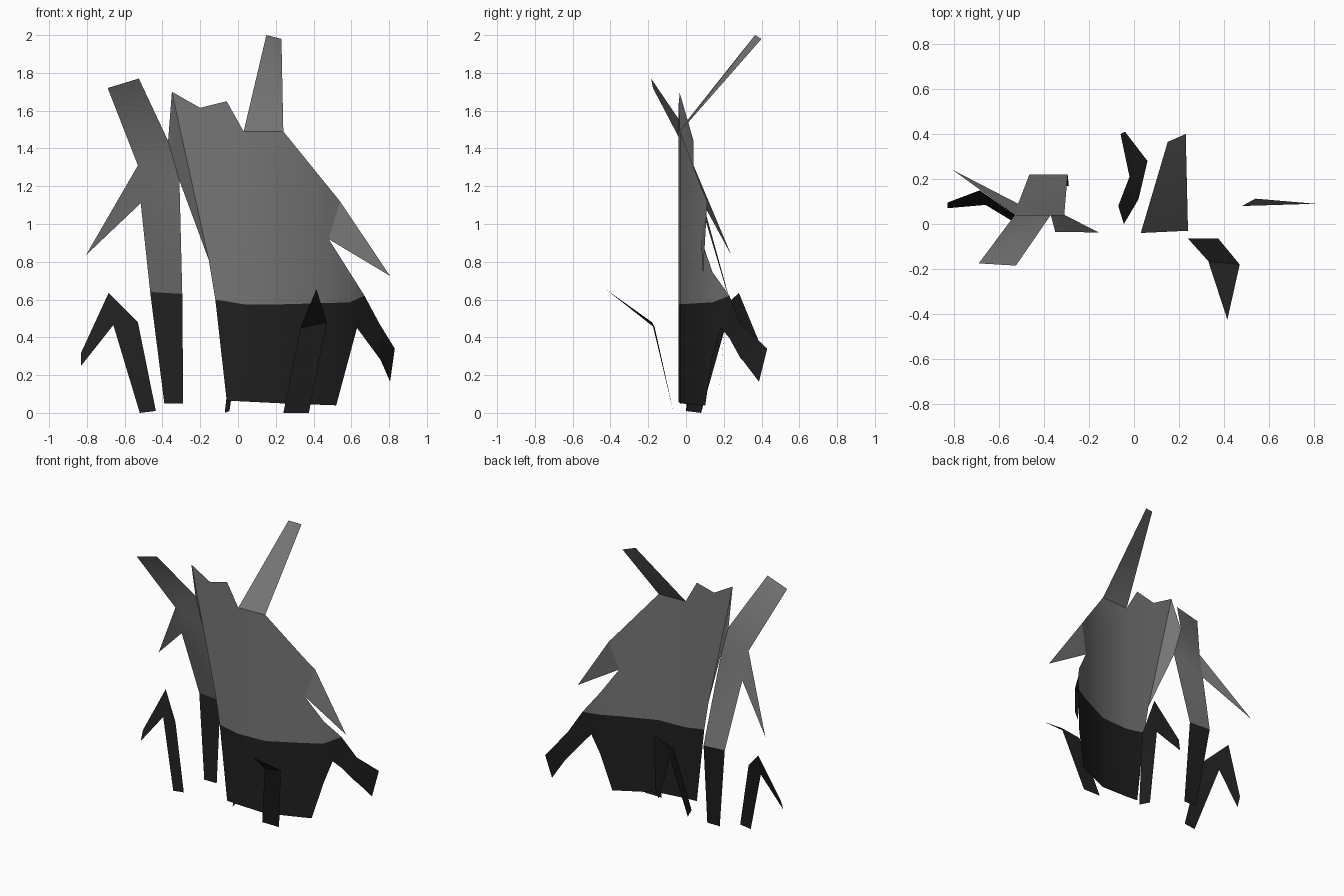
import bpy
import bmesh
from math import radians
from mathutils import Vector

cube = bpy.data.objects.get("Cube")
if cube:
    bpy.data.objects.remove(cube, do_unlink=True)


def make_material(name, value):
    material = bpy.data.materials.new(name)
    material.use_nodes = True
    colour = (value, value, value, 1)
    material.diffuse_color = colour
    material.node_tree.nodes["Principled BSDF"].inputs["Base Color"].default_value = colour
    return material


GREY = make_material("mid grey", 0.18)
DARK = make_material("near black", 0.014)

# Plan curve of the bent body sheet: x against depth
BEND = [(-0.35, -0.035), (0.03, -0.04), (0.24, -0.03), (0.48, 0.08),
        (0.59, 0.14), (0.67, 0.23), (0.75, 0.29), (0.83, 0.43)]


def depth_at(x):
    for (x_start, y_start), (x_end, y_end) in zip(BEND, BEND[1:]):
        if x <= x_end:
            return y_start + (y_end - y_start) * (x - x_start) / (x_end - x_start)
    return BEND[-1][1]


def finish(mesh_data, name, material):
    mesh = bpy.data.meshes.new(name)
    mesh_data.to_mesh(mesh)
    mesh_data.free()
    mesh.materials.append(material)
    part = bpy.data.objects.new(name, mesh)
    bpy.context.collection.objects.link(part)
    bpy.ops.object.select_all(action="DESELECT")
    part.select_set(True)
    bpy.context.view_layer.objects.active = part
    bpy.ops.object.shade_smooth_by_angle(angle=radians(35))
    return part


def bent_sheet(name, outline, material):
    """Flat front outline, cut at every bend and pushed onto the plan curve."""
    sheet = bmesh.new()
    face = sheet.faces.new([sheet.verts.new((x, 0, z)) for x, z in outline])
    face.normal_update()
    if face.normal.y > 0:
        face.normal_flip()
    bmesh.ops.triangulate(sheet, faces=sheet.faces[:])
    for x, _ in BEND[1:-1]:
        bmesh.ops.bisect_plane(sheet, geom=sheet.verts[:] + sheet.edges[:] + sheet.faces[:],
                               dist=0.0001, plane_co=(x, 0, 0), plane_no=(1, 0, 0))
    for vert in sheet.verts:
        vert.co.y = depth_at(vert.co.x)
    return finish(sheet, name, material)


def strip(name, rungs, material):
    """Ribbon of faces between pairs of edge points; equal points close to a tip."""
    ribbon = bmesh.new()
    verts = {}

    def vert(point):
        if point not in verts:
            verts[point] = ribbon.verts.new(Vector(point))
        return verts[point]

    for (a, b), (c, d) in zip(rungs, rungs[1:]):
        corners = list(dict.fromkeys([a, b, d, c]))
        ribbon.faces.new([vert(point) for point in corners])
    bmesh.ops.triangulate(ribbon, faces=ribbon.faces[:])
    bmesh.ops.recalc_face_normals(ribbon, faces=ribbon.faces[:])
    # Turn the ribbon towards the front
    if sum(face.normal.y * face.calc_area() for face in ribbon.faces) > 0:
        bmesh.ops.reverse_faces(ribbon, faces=ribbon.faces[:])
    return finish(ribbon, name, material)


# Body: grey upper sheet and dark lower sheet meeting on one seam
seam = [(-0.12, 0.6), (0.03, 0.575), (0.24, 0.575), (0.59, 0.585), (0.67, 0.62)]
rim = [(0.48, 0.92), (0.54, 1.12), (0.24, 1.49), (0.03, 1.49), (-0.06, 1.65),
       (-0.2, 1.615), (-0.35, 1.7), (-0.155, 0.81)]
hem = [(0.75, 0.47), (0.83, 0.34), (0.805, 0.165), (0.755, 0.28), (0.63, 0.45),
       (0.52, 0.04), (0.24, 0.05), (-0.06, 0.065)]
bent_sheet("upper_body", seam + rim, GREY)
bent_sheet("lower_body", seam + hem, DARK)

# Pieces growing from the body
blade_foot = [(x, depth_at(x), 1.49) for x in (0.03, 0.24)]
strip("tall_blade", [blade_foot, [(0.15, 0.365, 2), (0.23, 0.4, 1.98)]], GREY)

tip = (0.805, 0.09, 0.725)
spike_foot = [(x, depth_at(x), z) for x, z in rim[:2]]
strip("left_spike", [spike_foot, [tip, tip]], GREY)

# Folded flap that joins the body to the side stem
joint_top, joint_base = (-0.37, 0.04, 1.44), (-0.31, 0.04, 1.23)
flap_edge = [(x, depth_at(x), z) for x, z in rim[-2:]]
strip("joining_flap", [(flap_edge[0], joint_top), (flap_edge[1], joint_base)], GREY)

# Side stem with its spike and dark foot
elbow, armpit = (-0.53, 0.04, 1.31), (-0.515, 0.09, 1.11)
stem_seam = [(-0.465, 0.22, 0.64), (-0.295, 0.22, 0.63)]
strip("side_stem", [[(-0.69, -0.175, 1.72), (-0.525, -0.185, 1.77)], [elbow, joint_top],
                    [armpit, joint_base], stem_seam], GREY)
tip = (-0.805, 0.24, 0.835)
strip("right_spike", [[elbow, armpit], [tip, tip]], GREY)
strip("stem_foot", [stem_seam, [(-0.39, 0.17, 0.05), (-0.29, 0.17, 0.05)]], DARK)


# Loose bent leaves around the foot
def leaf(name, foot, knee, peak, end):
    strip(name, [foot, knee, (peak, knee[1]), end], DARK)


leaf("right_leaf", [(-0.435, 0, 0.01), (-0.52, 0, 0)],
     [(-0.53, 0.04, 0.48), (-0.66, 0.085, 0.465)],
     (-0.685, 0.15, 0.635), [(-0.83, 0.095, 0.32), (-0.83, 0.07, 0.25)])
leaf("back_leaf", [(-0.045, 0, 0.01), (-0.07, 0.08, 0)],
     [(0.02, 0.11, 0.48), (-0.02, 0.21, 0.46)],
     (0.06, 0.28, 0.635), [(-0.04, 0.41, 0.32), (-0.06, 0.4, 0.25)])
peak = (0.415, -0.425, 0.655)
strip("front_leaf", [[(0.24, -0.065, 0), (0.375, -0.065, 0)],
                     [(0.33, -0.165, 0.45), (0.47, -0.18, 0.48)], [peak, peak]], DARK)
